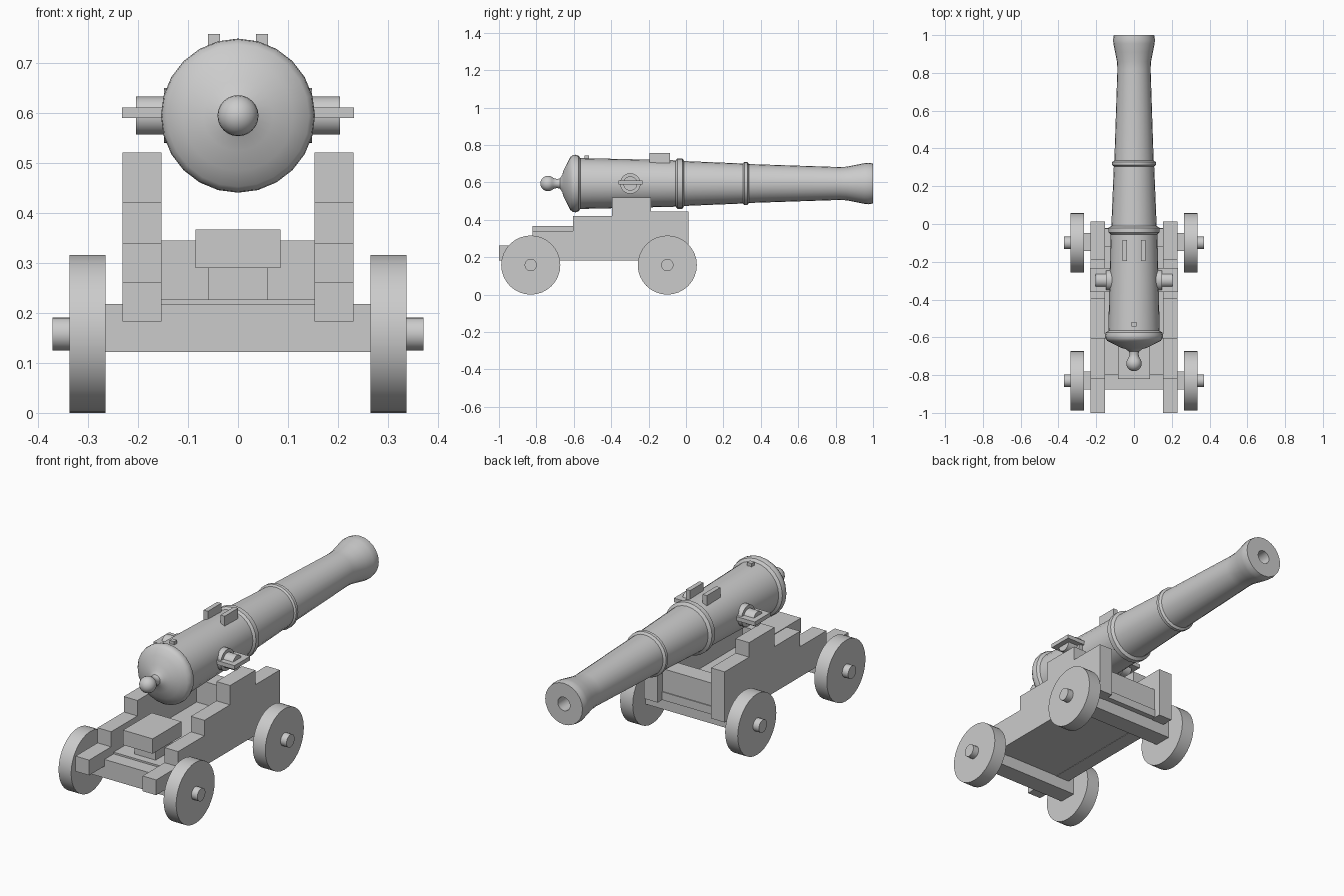
import bpy
import bmesh
import math
from mathutils import Matrix, Vector

cube = bpy.data.objects.get("Cube")
if cube:
    bpy.data.objects.remove(cube, do_unlink=True)

grey = bpy.data.materials.new("plain grey")
grey.use_nodes = True
colour = (0.6, 0.6, 0.6, 1)
grey.diffuse_color = colour
grey.node_tree.nodes["Principled BSDF"].inputs["Base Color"].default_value = colour

AXIS_Z = 0.594   # height of the barrel axis
HUB_Z = 0.158    # height of the wheel hubs
SIDES = {"left": 1, "right": -1}


def finish(name, bm, smooth=False):
    bmesh.ops.recalc_face_normals(bm, faces=bm.faces)
    mesh = bpy.data.meshes.new(name)
    bm.to_mesh(mesh)
    bm.free()
    mesh.materials.append(grey)
    ob = bpy.data.objects.new(name, mesh)
    bpy.context.collection.objects.link(ob)
    if smooth:
        bpy.ops.object.select_all(action="DESELECT")
        ob.select_set(True)
        bpy.context.view_layer.objects.active = ob
        bpy.ops.object.shade_smooth_by_angle(angle=math.radians(35))
    return ob


def box(name, x, y, z):
    """Box from (low, high) ranges on each axis."""
    bm = bmesh.new()
    size = [b - a for a, b in (x, y, z)]
    mid = [(a + b) / 2 for a, b in (x, y, z)]
    matrix = Matrix.Translation(mid) @ Matrix.Diagonal((*size, 1))
    bmesh.ops.create_cube(bm, size=1, matrix=matrix)
    return finish(name, bm)


def rod(name, x, y, z, radius, sides=24):
    """Cylinder lying along x, from x[0] to x[1]."""
    bm = bmesh.new()
    matrix = Matrix.Translation((sum(x) / 2, y, z)) @ Matrix.Rotation(math.pi / 2, 4, "Y")
    bmesh.ops.create_cone(bm, cap_ends=True, segments=sides, radius1=radius,
                          radius2=radius, depth=abs(x[1] - x[0]), matrix=matrix)
    return finish(name, bm, True)


def span(side, a, b):
    return tuple(sorted((side * a, side * b)))


# Barrel: profile of (y, radius) from the knob to the muzzle and into the bore
BALL_Y, BALL_R = -0.738, 0.041
profile = [(BALL_Y - BALL_R * math.cos(math.radians(a)), BALL_R * math.sin(math.radians(a)))
           for a in range(0, 136, 15)]
profile += [
    (-0.69, 0.024), (-0.675, 0.027), (-0.662, 0.045), (-0.655, 0.07),
    (-0.635, 0.11), (-0.618, 0.142), (-0.605, 0.152), (-0.59, 0.154),
    (-0.575, 0.15), (-0.565, 0.136), (-0.3, 0.13),
    (-0.055, 0.124), (-0.045, 0.135), (-0.02, 0.135), (-0.01, 0.12),
    (0.305, 0.107), (0.312, 0.116), (0.328, 0.116), (0.336, 0.104),
    (0.82, 0.088), (0.86, 0.09), (0.91, 0.1), (0.955, 0.109), (0.975, 0.111),
    (1.0, 0.107), (1.0, 0.035), (0.4, 0.035), (0.4, 0),
]
bm = bmesh.new()
verts = [bm.verts.new((0, y, AXIS_Z + r)) for y, r in profile]
edges = [bm.edges.new(pair) for pair in zip(verts, verts[1:])]
bmesh.ops.spin(bm, geom=verts + edges, cent=(0, 0, AXIS_Z), axis=(0, 1, 0),
               angle=math.tau, steps=24, use_merge=True)
bmesh.ops.remove_doubles(bm, verts=bm.verts, dist=0.0005)
finish("barrel", bm, True)

# Vent block on top of the breech
box("vent_block", (-0.013, 0.013), (-0.542, -0.518), (0.71, 0.745))

# Carriage cheeks: stepped side outline, extruded across x
steps = [(-1.0, 0.262), (-0.82, 0.34), (-0.605, 0.42), (-0.395, 0.52), (-0.187, 0.445)]
FRONT, BOTTOM = 0.013, 0.183
outline = [(FRONT, BOTTOM), (-1.0, BOTTOM)]
ends = [y for y, z in steps[1:]] + [FRONT]
for (start, height), end in zip(steps, ends):
    outline += [(start, height), (end, height)]

for label, side in SIDES.items():
    bm = bmesh.new()
    face = bm.faces.new([bm.verts.new((side * 0.153, y, z)) for y, z in outline])
    moved = bmesh.ops.extrude_face_region(bm, geom=[face])["geom"]
    bmesh.ops.translate(bm, vec=Vector((side * 0.078, 0, 0)),
                        verts=[v for v in moved if isinstance(v, bmesh.types.BMVert)])
    finish(f"{label}_cheek", bm)

    # Trunnion with its collar and cap plate
    rod(f"{label}_trunnion", span(side, 0.05, 0.204), -0.298, AXIS_Z, 0.038)
    rod(f"{label}_trunnion_collar", span(side, 0.05, 0.148), -0.298, AXIS_Z, 0.055)
    box(f"{label}_cap_plate", span(side, 0.12, 0.232), (-0.36, -0.232), (0.589, 0.61))

    # Lifting lug
    box(f"{label}_lifting_lug", span(side, 0.036, 0.06), (-0.195, -0.085), (0.69, 0.757))

    # Wheels and axle pins
    for place, y in (("front", -0.1), ("rear", -0.83)):
        rod(f"{place}_{label}_wheel", span(side, 0.265, 0.337), y, HUB_Z, HUB_Z, 32)
        rod(f"{place}_{label}_axle_pin", span(side, 0.25, 0.371), y, HUB_Z, 0.033, 20)

# Axle beams
for place, y in (("front", -0.095), ("rear", -0.828)):
    box(f"{place}_axle", (-0.265, 0.265), (y - 0.047, y + 0.047), (0.122, 0.218))

# Bed, front transom, and the elevating block on its stool
box("bed", (-0.153, 0.153), (-0.8, -0.02), (0.185, 0.227))
box("front_transom", (-0.153, 0.153), (-0.12, -0.025), (0.227, 0.345))
box("elevating_block", (-0.085, 0.085), (-0.82, -0.585), (0.29, 0.367))
box("block_stool", (-0.06, 0.06), (-0.76, -0.62), (0.227, 0.29))
